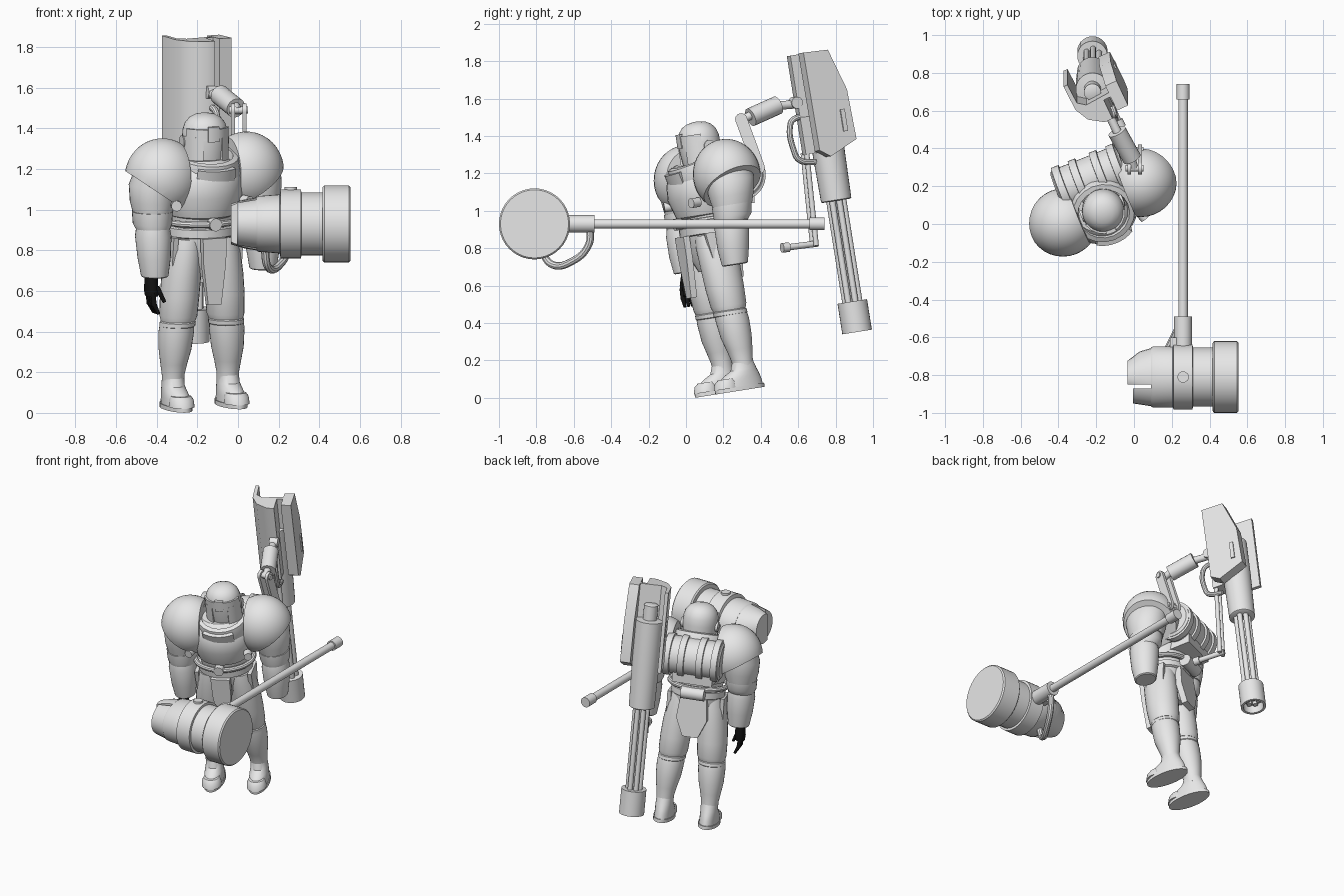
import bpy, bmesh
from math import sin, cos, pi, radians
from mathutils import Matrix, Vector

if "Cube" in bpy.data.objects:
    bpy.data.objects.remove(bpy.data.objects["Cube"])


def material(name, value):
    m = bpy.data.materials.new(name)
    m.use_nodes = True
    col = (value, value, value, 1)
    m.diffuse_color = col
    m.node_tree.nodes["Principled BSDF"].inputs["Base Color"].default_value = col
    return m


GREY, BLACK = material("light grey", 0.8), material("black", 0.006)


def frame(pos, yaw, pitch=9):
    return (Matrix.Translation(pos) @ Matrix.Rotation(radians(pitch), 4, 'X')
            @ Matrix.Rotation(radians(yaw), 4, 'Z'))


WORLD = Matrix.Identity(4)
BODY = frame((-0.17, 0.235, 0.03), 22)
GUN = frame((-0.22, 0.76, 1.33), 25)
TO_X = Matrix.Rotation(pi / 2, 4, 'Y')
TO_Y = Matrix.Rotation(pi / 2, 4, 'Z')
UPRIGHT = Matrix(((0, 1, 0, 0), (0, 0, 1, 0), (1, 0, 0, 0), (0, 0, 0, 1)))


def finish(name, mesh, mat):
    mesh.materials.clear()
    mesh.materials.append(mat)
    mesh.shade_smooth()
    mesh.set_sharp_from_angle(angle=radians(35))
    ob = bpy.data.objects.new(name, mesh)
    bpy.context.collection.objects.link(ob)
    return ob


def emit(name, bm, M, mat=GREY):
    bmesh.ops.transform(bm, matrix=M, verts=bm.verts)
    bmesh.ops.recalc_face_normals(bm, faces=bm.faces)
    mesh = bpy.data.meshes.new(name)
    bm.to_mesh(mesh)
    bm.free()
    return finish(name, mesh, mat)


def loft(name, rings, M=BODY, n=28, mat=GREY, keep=None):
    """Elliptical rings (z, cx, cy, rx, ry), capped; keep = (point, normal) trims."""
    bm = bmesh.new()
    loops = []
    for z, cx, cy, rx, ry in rings:
        loops.append([bm.verts.new((cx + rx * cos(2 * pi * i / n),
                                    cy + ry * sin(2 * pi * i / n), z)) for i in range(n)])
    for a, b in zip(loops, loops[1:]):
        for i in range(n):
            j = (i + 1) % n
            bm.faces.new((a[i], a[j], b[j], b[i]))
    bm.faces.new(loops[0])
    bm.faces.new(loops[-1])
    if keep:
        trim(bm, *keep)
    return emit(name, bm, M, mat)


def trim(bm, point, normal):
    bmesh.ops.bisect_plane(bm, geom=bm.verts[:] + bm.edges[:] + bm.faces[:],
                           plane_co=point, plane_no=normal, clear_inner=True)
    bmesh.ops.holes_fill(bm, edges=[e for e in bm.edges if e.is_boundary])


def turned(name, profile, M, **kw):
    return loft(name, [(z, 0, 0, r, r) for z, r in profile], M, **kw)


def rod(name, a, b, r, M=WORLD, mat=GREY, r2=None):
    a, b = Vector(a), Vector(b)
    R = (b - a).to_track_quat('Z', 'Y').to_matrix().to_4x4()
    return turned(name, [(0, r), ((b - a).length, r2 or r)], M @ Matrix.Translation(a) @ R,
                  n=18, mat=mat)


def prism(name, profile, x0, x1, M=BODY):
    """Outline in (y, z), pushed from x0 to x1."""
    bm = bmesh.new()
    a, b = ([bm.verts.new((x, y, z)) for y, z in profile] for x in (x0, x1))
    bm.faces.new(a)
    bm.faces.new(b)
    for i in range(len(a)):
        j = (i + 1) % len(a)
        bm.faces.new((a[i], a[j], b[j], b[i]))
    return emit(name, bm, M)


def pipe(name, pts, r, M=WORLD, cyclic=False):
    cu = bpy.data.curves.new(name, 'CURVE')
    cu.dimensions, cu.bevel_depth, cu.bevel_resolution = '3D', r, 3
    sp = cu.splines.new('BEZIER')
    sp.bezier_points.add(len(pts) - 1)
    for p, co in zip(sp.bezier_points, pts):
        p.co = M @ Vector(co)
        p.handle_left_type = p.handle_right_type = 'AUTO'
    sp.use_cyclic_u, cu.use_fill_caps = cyclic, True
    tmp = bpy.data.objects.new(name + "_path", cu)
    mesh = bpy.data.meshes.new_from_object(tmp)
    bpy.data.objects.remove(tmp)
    return finish(name, mesh, GREY)


def arc_plate(name, a0, a1, z0, z1, r, thick, M):
    """Curved plate; angles in degrees from the front."""
    bm = bmesh.new()
    rows = []
    for i in range(9):
        a = radians(a0 + (a1 - a0) * i / 8)
        rows.append([bm.verts.new((q * sin(a), -q * cos(a), z))
                     for q, z in ((r, z0), (r + thick, z0), (r + thick, z1), (r, z1))])
    for a, b in zip(rows, rows[1:]):
        for k in range(4):
            bm.faces.new((a[k], a[(k + 1) % 4], b[(k + 1) % 4], b[k]))
    bm.faces.new(rows[0])
    bm.faces.new(rows[-1])
    return emit(name, bm, M)


# Legs and arms; the left arm is swung slightly back, the right one forward
for side, s, swing in (("left", 1, (.042, .014, 0)), ("right", -1, (.01, -.028, 0))):
    ARM = BODY @ Matrix.Translation(swing)

    def limb(part, rings, M=BODY):
        return loft(side + "_" + part, [(z, s * x, y, a, b) for z, x, y, a, b in rings], M)
    limb("sole", [(0, .146, 0, .066, .142), (.022, .146, 0, .066, .142)])
    limb("boot", [(.022, .146, 0, .061, .134), (.055, .146, .004, .06, .125),
                  (.085, .146, .02, .058, .1), (.11, .146, .038, .055, .072), (.15, .145, .04, .054, .058)])
    limb("toe_cap", [(.02, .146, -.075, .063, .07), (.055, .146, -.072, .06, .062), (.072, .146, -.068, .05, .045)])
    limb("shin", [(.1, .145, .04, .055, .058), (.16, .145, .04, .055, .058), (.22, .143, .036, .066, .07),
                  (.29, .139, .03, .08, .084), (.38, .134, .025, .087, .09), (.41, .132, .022, .085, .088)])
    limb("knee_band", [(.4, .13, .024, .075, .08), (.41, .13, .022, .088, .092),
                       (.43, .128, .02, .088, .092), (.44, .127, .02, .075, .08)])
    limb("thigh", [(.435, .127, .02, .085, .088), (.46, .125, .02, .093, .097), (.56, .12, .016, .096, .105),
                   (.66, .112, .014, .096, .108), (.78, .1, .01, .09, .108), (.85, .09, .01, .08, .1)])
    limb("upper_arm", [(.98, .276, .04, .095, .108), (1.04, .272, .045, .112, .122),
                       (1.12, .268, .05, .118, .135), (1.2, .25, .05, .1, .13)], ARM)
    limb("elbow_band", [(.9, .281, .02, .082, .088), (.93, .28, .03, .096, .104), (.99, .278, .035, .1, .108)], ARM)
    limb("forearm", [(.668, .28, 0, .06, .064), (.673, .28, 0, .067, .071), (.76, .281, .005, .081, .086),
                     (.87, .282, .015, .089, .095), (.91, .282, .018, .082, .088)], ARM)
    rod(side + "_arm_stud", (s * .18, -.08, 1.03), (s * .195, -.13, 1.03), .026, BODY)
    # Domed shoulder plate, flaring outward and cut higher on the outside
    bm = bmesh.new()
    bmesh.ops.create_uvsphere(bm, u_segments=32, v_segments=20, radius=1)
    bmesh.ops.transform(bm, verts=bm.verts, matrix=Matrix.Translation((s * .215, .06, 1.15))
                        @ Matrix.Diagonal((.187, .18, .193, 1)))
    trim(bm, (s * .215, .06, 1.06), (-.68 * s, -.1, 1))
    trim(bm, (s * .125, 0, 0), (s, 0, 0))
    emit(side + "_shoulder_dome", bm, ARM)
    prism(side + "_hip_plate", [(-.07, .86), (.09, .86), (.07, .72), (-.05, .72)], s * .16, s * .185)

# Hand
HAND = BODY @ Matrix.Translation((-.006, 0, 0))
loft("right_hand_palm", [(.575, -.282, -.03, .03, .043), (.605, -.282, -.025, .034, .047),
                         (.68, -.277, -.015, .03, .035)], HAND, mat=BLACK, n=16)
for i in range(4):
    y = -.062 + .022 * i
    rod("right_finger_%d" % i, (-.287, y, .59), (-.282, y - .005, .53), .0125, HAND, BLACK)
    rod("right_fingertip_%d" % i, (-.282, y - .005, .535), (-.26, y - .01, .488), .0125, HAND, BLACK, .008)
rod("right_thumb", (-.262, -.05, .62), (-.23, -.075, .545), .014, HAND, BLACK, .009)

# Torso
loft("pelvis", [(.66, 0, .015, .07, .08), (.74, 0, .015, .14, .11), (.85, 0, .02, .165, .13), (.9, 0, .02, .16, .13)])
loft("belt", [(.855, 0, .02, .165, .142), (.86, 0, .02, .173, .15), (.9, 0, .02, .173, .15), (.905, 0, .02, .165, .142)])
loft("abdomen", [(.89, 0, .02, .15, .13), (.98, 0, .02, .16, .14)])
loft("chest", [(.945, 0, .02, .13, .13), (.96, 0, .02, .165, .155), (1.06, 0, .015, .2, .18),
               (1.14, 0, .02, .2, .18), (1.2, 0, .03, .175, .16), (1.235, 0, .04, .13, .12)])
pipe("waist_pipe", [(.185 * sin(i * pi / 6), .02 - .165 * cos(i * pi / 6), .93) for i in range(12)], .017, BODY, True)
rod("belt_buckle", (0, -.125, .93), (0, -.165, .93), .032, BODY)
PLATE = BODY @ TO_Y
prism("front_skirt_plate", [(-.062, .86), (.062, .86), (.06, .74), (.035, .53), (-.035, .53), (-.06, .74)], -.15, -.115, PLATE)
prism("back_skirt_plate", [(-.085, .86), (.085, .86), (.1, .72), (.05, .6), (-.05, .6), (-.1, .72)], .12, .16, PLATE)
rod("back_belt_roll", (-.075, .19, .9), (.075, .19, .9), .04, BODY)

# Collar, tilted down at the front
COLLAR = BODY @ Matrix.Translation((.015, .035, 1.168)) @ Matrix.Rotation(radians(14), 4, 'X')
turned("collar", [(0, .18), (.02, .186), (.09, .165), (.095, .138), (.03, .125)], COLLAR, n=20)
arc_plate("collar_front", -32, 32, -.02, .075, .16, .032, COLLAR)

# Helmet
HEAD = BODY @ Matrix.Translation((.024, .04, -.002))
turned("helmet", [(1.15, .088), (1.22, .102), (1.33, .113), (1.375, .111), (1.41, .1),
                  (1.437, .078), (1.452, .05), (1.459, .016)], HEAD)
arc_plate("helmet_brow", -75, 75, 1.345, 1.392, .1, .017, HEAD)
arc_plate("brow_badge", -14, 14, 1.33, 1.405, .1, .02, HEAD)
for side, s in (("left", 1), ("right", -1)):
    arc_plate(side + "_cheek_guard", s * 26, s * 88, 1.2, 1.352, .096, .02, HEAD)
    rod(side + "_ear_disc", (s * .1, .01, 1.32), (s * .12, .01, 1.32), .032, HEAD)
arc_plate("chin_guard", -26, 26, 1.19, 1.235, .09, .022, HEAD)

# Barrel-shaped pack on the back
PACK = BODY @ Matrix.Translation((.016, .19, 1.14)) @ TO_X
turned("back_pack", [(-.19, .108), (-.18, .122), (.18, .122), (.19, .108)], PACK)
for i, x in enumerate((-.155, -.06, .06, .155)):
    turned("pack_band_%d" % i, [(x - .022, .12), (x - .02, .135), (x + .02, .135), (x + .022, .12)], PACK)
prism("pack_base", [(.1, .98), (.26, .98), (.27, 1.08), (.1, 1.1)], -.13, .13)

# Linkage carrying the gun
low, high = Vector((.39, 1.23)), Vector((.295, 1.49))
link = []
for centre, start in ((low, 200), (high, 20)):
    for i in range(9):
        a = radians(start + 180 * i / 8)
        link.append((centre.x + .032 * cos(a), centre.y + .032 * sin(a)))
for i, x in enumerate((-.035, .022)):
    prism("link_plate_%d" % i, link, x, x + .02, WORLD)
for name, c in (("low", low), ("high", high)):
    rod(name + "_link_pin", (-.045, *c), (.05, *c), .018)
rod("link_mount", (0, .3, 1.2), (0, .4, 1.235), .03)
rod("piston_rod", (.003, .29, 1.485), (-.02, .37, 1.52), .022)
rod("piston_body", (-.01, .345, 1.5), (-.09, .49, 1.565), .05)
rod("piston_end", (-.08, .47, 1.56), (-.19, .7, 1.58), .023)
rod("piston_joint", (-.155, .575, 1.578), (-.105, .595, 1.578), .032)

# Rotary gun, muzzle down
turned("gun_body", [(-.28, .074), (-.275, .082), (.05, .088), (.3, .088), (.305, .045), (.4, .045), (.405, .035)], GUN)
for i in range(6):
    a = i * pi / 3
    p = (.038 * cos(a), .038 * sin(a))
    rod("barrel_%d" % i, (*p, -.95), (*p, -.27), .0165, GUN)
turned("muzzle_drum", [(-.825, .03), (-.825, .08), (-.99, .08), (-.99, .064), (-.93, .064)], GUN)
# Housing: a folded shell round the front and right, a thick cheek on the left
shell = [(-.118, .11), (-.113, -.03), (-.075, -.105), (0, -.155), (.045, -.155), (.045, -.045),
         (.09, -.045), (.09, -.02), (-.05, -.03), (-.09, 0), (-.095, .11)]
prism("gun_shell", shell, -.01, .525, GUN @ UPRIGHT)
cheek = [(-.125, .53), (.02, .525), (.095, .3), (.105, .03), (-.06, -.04), (-.12, 0)]
prism("gun_cheek", cheek, .085, .15, GUN)
prism("gun_slot", [(.035, .08), (.06, .08), (.06, .2), (.035, .2)], .15, .158, GUN)
pipe("gun_carry_handle", [(.03, -.1, .19), (.03, -.19, .185), (.03, -.212, .16), (.03, -.215, .02),
                          (.03, -.195, -.03), (.03, -.1, -.06)], .016, GUN)
for i, x in enumerate((-.02, .025)):
    rod("gun_strut_%d" % i, (x, -.14, 0), (x, -.17, -.5), .014, GUN)
rod("gun_rear_grip", (0, -.15, -.49), (0, -.33, -.485), .017, GUN)
rod("gun_grip_knob", (0, -.32, -.485), (0, -.36, -.483), .026, GUN)

# Great hammer
HEAD_X = Matrix.Translation((0, -.81, .93)) @ TO_X
rod("hammer_handle", (.26, -.6, .93), (.26, .7, .93), .025)
rod("hammer_pommel", (.26, .66, .93), (.26, .74, .93), .034)
rod("hammer_sleeve", (.26, -.7, .93), (.26, -.49, .93), .047)
turned("hammer_face", [(.415, .165), (.417, .182), (.425, .19), (.545, .19), (.553, .182)], HEAD_X, n=40)
loft("hammer_body", [(x, 0, 0, a, b) for x, a, b in (
    (.09, .13, .155), (.1, .137, .162), (.205, .145, .162), (.21, .17, .172), (.31, .17, .172),
    (.312, .155, .157), (.42, .155, .157))], HEAD_X, n=40)
loft("hammer_claw_rear", [(-.035, 0, 0, .1, .085), (.03, 0, 0, .12, .135), (.1, 0, 0, .132, .156)],
     HEAD_X, keep=((0, -.04, 0), (0, 1, 0)))
loft("hammer_claw_front", [(-.005, 0, 0, .115, .14), (.1, 0, 0, .132, .156)],
     HEAD_X, keep=((0, -.06, 0), (0, -1, 0)))
rod("hammer_top_stud", (.26, -.81, 1.08), (.26, -.81, 1.112), .03)
prism("hammer_gusset", [(-.66, .9), (-.6, .9), (-.6, .96), (-.66, .96)], .19, .25, WORLD)
pipe("hammer_guard", [(.26, -.51, .91), (.25, -.52, .82), (.21, -.6, .735), (.15, -.72, .715), (.13, -.78, .82)], .02)
